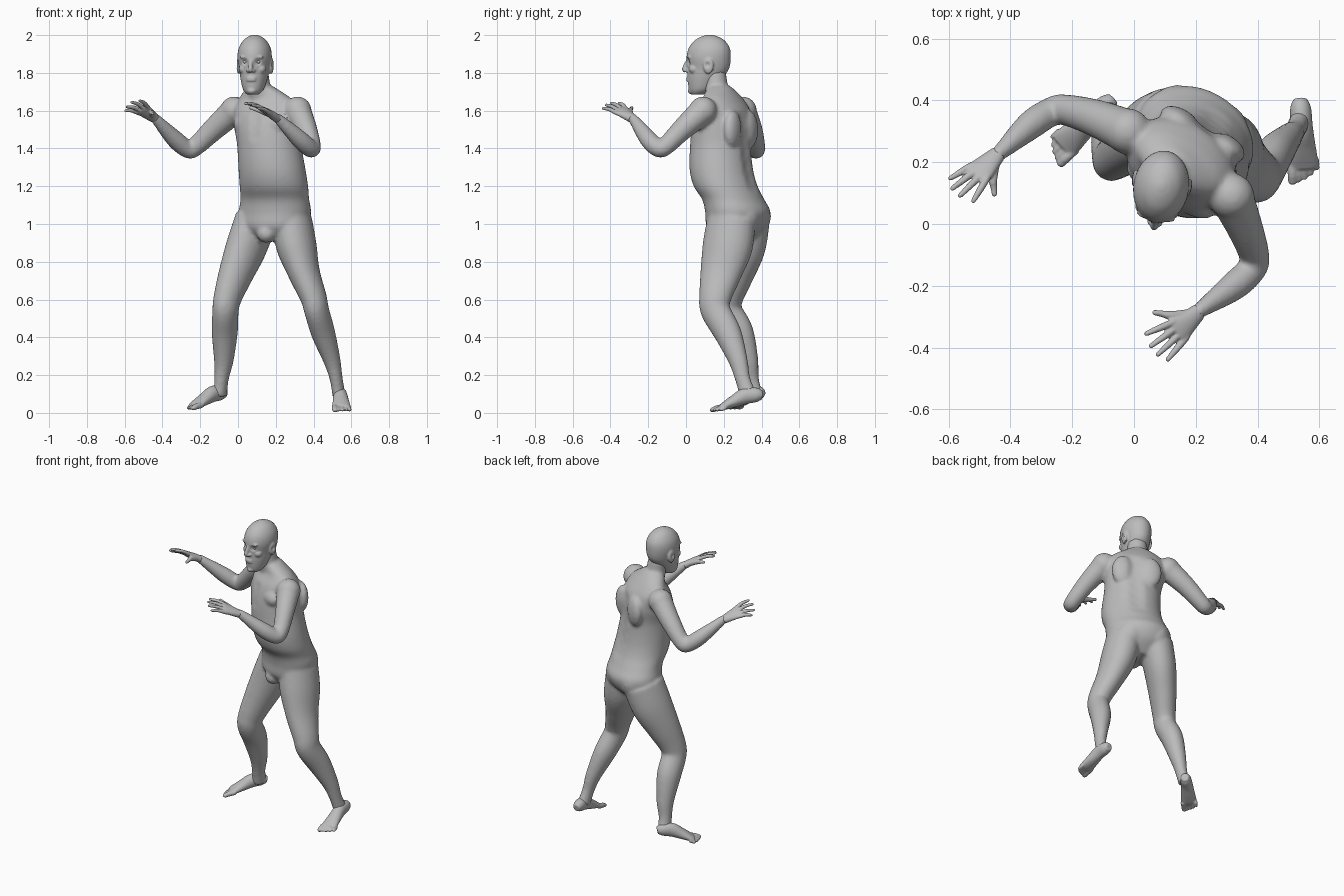
import bpy
import bmesh
from math import sin, cos, tau, radians, atan2
from mathutils import Vector, Matrix, Euler

cube = bpy.data.objects.get("Cube")
if cube:
    bpy.data.objects.remove(cube)

GREY = (0.5, 0.5, 0.5, 1)
skin = bpy.data.materials.new("plain grey")
skin.use_nodes = True
skin.diffuse_color = GREY
skin.node_tree.nodes["Principled BSDF"].inputs["Base Color"].default_value = GREY

UP = Vector((0, 0, 1))
WORLD = Matrix()


def frame(x, y, yaw):
    """Local frame: x is the model's left, y its back."""
    return Matrix.Translation((x, y, 0)) @ Matrix.Rotation(yaw, 4, "Z")


def spline(keys, steps=5):
    """Smooth curve through keys of position and two radii."""
    p = [Vector(k) for k in keys]
    p = [p[0]] + p + [p[-1]]
    out = []
    for a, b, c, d in zip(p, p[1:], p[2:], p[3:]):
        for i in range(steps):
            t = i / steps
            out.append(0.5 * (2 * b + (c - a) * t + (2 * a - 5 * b + 4 * c - d) * t * t
                              + (3 * b - a - 3 * c + d) * t ** 3))
    return out + [p[-1]]


def loft(bm, keys, side, axis=None, place=WORLD, n=24):
    """Closed tube of elliptical rings; side is the direction of the first radius."""
    path = spline(keys)
    centres = [Vector(k[:3]) for k in path]
    rings = []
    for i, k in enumerate(path):
        t = axis or (centres[min(i + 1, len(path) - 1)] - centres[max(i - 1, 0)]).normalized()
        u = (side - t * side.dot(t)).normalized()
        w = t.cross(u)
        a, b = max(k[3], 0.003), max(k[4], 0.003)
        rings.append([bm.verts.new(place @ (centres[i] + u * a * cos(tau * j / n) + w * b * sin(tau * j / n)))
                      for j in range(n)])
    for r, q in zip(rings, rings[1:]):
        for j in range(n):
            m = (j + 1) % n
            bm.faces.new((r[j], r[m], q[m], q[j]))
    bm.faces.new(rings[0][::-1])
    bm.faces.new(rings[-1])


def ball(bm, centre, radii, place=WORLD):
    m = place @ Matrix.LocRotScale(Vector(centre), Euler(), Vector(radii))
    bmesh.ops.create_uvsphere(bm, u_segments=24, v_segments=16, radius=1, matrix=m)


def fuse(bm, name, voxel, smooth, dents=()):
    """Blend overlapping pieces into one skin, then press in soft dents."""
    me = bpy.data.meshes.new(name)
    bm.to_mesh(me)
    bm.free()
    obj = bpy.data.objects.new(name, me)
    bpy.context.collection.objects.link(obj)
    me.materials.append(skin)
    bpy.ops.object.select_all(action="DESELECT")
    obj.select_set(True)
    bpy.context.view_layer.objects.active = obj
    if voxel:
        mod = obj.modifiers.new("blend", "REMESH")
        mod.mode = "VOXEL"
        mod.voxel_size = voxel
        soft = obj.modifiers.new("soften", "SMOOTH")
        soft.factor = 0.5
        soft.iterations = smooth
        for m in ("blend", "soften"):
            bpy.ops.object.modifier_apply(modifier=m)
    for centre, radius, push in dents:
        for v in obj.data.vertices:
            d = (v.co - centre).length / radius
            if d < 1:
                v.co += push * (1 - d * d) ** 2
    bpy.ops.object.shade_smooth_by_angle(angle=radians(40))
    return obj


# Torso, turned toward the model's right
TRUNK = frame(0.17, 0.2, radians(-30))
turn = TRUNK.to_3x3()
left, back = turn @ Vector((1, 0, 0)), turn @ Vector((0, 1, 0))
bm = bmesh.new()
loft(bm, [(.18, .255, .91, .09, .08), (.185, .265, .98, .18, .145), (.195, .275, 1.06, .2, .163),
          (.195, .25, 1.13, .19, .155), (.19, .21, 1.2, .187, .163), (.18, .187, 1.29, .182, .163),
          (.165, .182, 1.42, .175, .155), (.155, .19, 1.52, .185, .148), (.15, .195, 1.6, .185, .128),
          (.145, .195, 1.66, .155, .09), (.13, .185, 1.7, .11, .072), (.12, .175, 1.73, .065, .06)],
     left, UP, n=40)
loft(bm, [(.13, .19, 1.62, .08, .07), (.115, .165, 1.7, .063, .063), (.1, .15, 1.8, .06, .062)], left)
for s in (-1, 1):
    ball(bm, (s * .08, -.095, 1.53), (.085, .05, .06), TRUNK)     # chest
    ball(bm, (s * .085, .105, 1.5), (.07, .04, .1), TRUNK)        # shoulder blades
for spot in ((.14, .355, 1.04), (.275, .3, 1.04)):                # seat
    ball(bm, spot, (.095, .095, .1))
ball(bm, (.15, .165, .95), (.05, .05, .05))                       # groin

# Arms
ARMS = [
    [(.315, .09, 1.6, .072, .072), (.362, -.02, 1.5, .058, .058), (.39, -.105, 1.415, .049, .049),
     (.382, -.145, 1.4, .047, .047), (.325, -.2, 1.45, .047, .047), (.22, -.275, 1.55, .029, .027),
     (.2, -.29, 1.562, .027, .024)],
    [(-.02, .3, 1.6, .072, .072), (-.13, .345, 1.5, .06, .06), (-.225, .37, 1.41, .05, .05),
     (-.265, .365, 1.395, .047, .047), (-.335, .32, 1.45, .047, .047), (-.43, .235, 1.55, .029, .027),
     (-.45, .22, 1.565, .027, .024)]]
for arm in ARMS:
    loft(bm, arm, UP)
    ball(bm, arm[0][:3], (.075, .075, .075))

# Legs
loft(bm, [(.285, .24, 1.02, .105, .13), (.31, .22, .88, .105, .135), (.35, .185, .74, .083, .112),
          (.4, .155, .61, .069, .087), (.417, .157, .54, .064, .08), (.452, .222, .42, .062, .073),
          (.497, .275, .28, .045, .052), (.52, .3, .18, .034, .041), (.535, .33, .09, .034, .046)],
     Vector((.96, -.28, 0)))
loft(bm, [(.095, .32, 1.02, .105, .13), (.045, .3, .88, .1, .128), (-.01, .26, .74, .086, .106),
          (-.055, .222, .61, .071, .084), (-.066, .222, .54, .067, .079), (-.07, .282, .43, .067, .077),
          (-.075, .328, .28, .051, .056), (-.087, .345, .18, .037, .042), (-.095, .365, .09, .034, .046)],
     Vector((.85, -.5, 0)))

dents = [(TRUNK @ Vector((.01, .15, 1.2 + .07 * i)), .07, back * -.009) for i in range(6)]
dents += [(TRUNK @ Vector((0, -.15, 1.47 + .05 * i)), .05, back * .006) for i in range(3)]
dents.append((TRUNK @ Vector((0, -.155, 1.18)), .025, back * .012))
fuse(bm, "body", 0.01, 6, dents)

# Head, facing slightly to the model's right
HEAD = frame(.088, .12, radians(-10))
inward = HEAD.to_3x3() @ Vector((0, 1, 0))
bm = bmesh.new()
loft(bm, [(0, -.06, 1.685, .03, .032), (0, -.042, 1.71, .053, .063), (0, -.022, 1.765, .07, .09),
          (0, -.002, 1.82, .08, .11), (0, 0, 1.88, .09, .118), (0, .003, 1.93, .084, .11),
          (0, .005, 1.97, .062, .082), (0, .005, 1.992, .035, .045), (0, .005, 2.002, .008, .01)],
     Vector((1, 0, 0)), UP, HEAD, 32)
loft(bm, [(0, -.106, 1.875, .01, .01), (0, -.116, 1.85, .01, .014), (0, -.127, 1.822, .013, .016),
          (0, -.122, 1.806, .012, .014)], Vector((1, 0, 0)), None, HEAD)
for z in (1.761, 1.773):
    ball(bm, (0, -.107, z), (.027, .013, .007), HEAD)             # lips
ball(bm, (0, -.092, 1.705), (.025, .02, .018), HEAD)              # chin
for s in (-1, 1):
    ball(bm, (s * .014, -.116, 1.812), (.011, .014, .01), HEAD)   # nostrils
    ball(bm, (s * .034, -.094, 1.884), (.03, .016, .01), HEAD)    # brow
    ball(bm, (s * .045, -.07, 1.82), (.028, .028, .025), HEAD)    # cheeks
    ball(bm, (s * .088, .014, 1.838), (.011, .028, .044), HEAD)   # ears
dents = []
for s in (-1, 1):
    dents.append((HEAD @ Vector((s * .035, -.105, 1.858)), .026, inward * .013))
    dents.append((HEAD @ Vector((s * .1, .01, 1.842)), .022, HEAD.to_3x3() @ Vector((-s * .009, 0, 0))))
fuse(bm, "head", 0.005, 4, dents)
for s, name in ((1, "left_eye"), (-1, "right_eye")):
    bm = bmesh.new()
    ball(bm, (s * .034, -.085, 1.858), (.014, .014, .01), HEAD)
    fuse(bm, name, 0, 0)


# Hands
def hand(name, wrist, index, pinky, tips, thumb):
    wrist, index, pinky, thumb = map(Vector, (wrist, index, pinky, thumb))
    bm = bmesh.new()
    middle = (index + pinky) / 2
    half = (index - pinky).length / 2
    loft(bm, [(*wrist, .027, .023), (*wrist.lerp(middle, .5), half, .021),
              (*middle, half + .01, .015), (*wrist.lerp(middle, 1.12), half + .004, .01)], index - pinky)
    for i, tip in enumerate(tips):
        tip = Vector(tip)
        root = index.lerp(pinky, i / 3)
        loft(bm, [(*wrist.lerp(root, .8), .012, .012), (*root, .012, .012),
                  (*(root.lerp(tip, .5) + UP * .006), .011, .011), (*tip, .008, .008)], UP, n=12)
        ball(bm, tip, (.008, .008, .008))
    loft(bm, [(*wrist.lerp(index, .15), .016, .016), (*(wrist.lerp(index, .5).lerp(thumb, .4)), .015, .015),
              (*wrist.lerp(index, .5).lerp(thumb, .75), .011, .011), (*thumb, .009, .009)], UP, n=12)
    ball(bm, thumb, (.009, .009, .009))
    fuse(bm, name, 0.004, 3)


hand("left_hand", (.21, -.283, 1.557), (.118, -.322, 1.615), (.165, -.372, 1.59),
     [(.04, -.355, 1.638), (.055, -.395, 1.64), (.078, -.422, 1.63), (.11, -.438, 1.612)],
     (.068, -.287, 1.615))
hand("right_hand", (-.44, .227, 1.558), (-.48, .142, 1.622), (-.533, .185, 1.59),
     [(-.52, .075, 1.652), (-.563, .092, 1.645), (-.588, .115, 1.62), (-.594, .148, 1.6)],
     (-.452, .097, 1.585))


# Feet, heels slightly raised
def foot(name, heel, toe, inner, lift):
    yaw = atan2(toe[0] - heel[0], heel[1] - toe[1])
    place = Matrix.Translation((0, 0, lift)) @ frame(*heel, yaw)
    across = Vector((1, 0, 0))
    bm = bmesh.new()
    loft(bm, [(0, 0, .09, .022, .022), (0, -.03, .095, .034, .038), (0, -.09, .09, .037, .043),
              (0, -.15, .062, .043, .033), (0, -.2, .038, .049, .022), (0, -.225, .029, .045, .014)],
         across, None, place)
    for k in range(5):
        x = inner * (.036 - .0195 * k)
        r = .016 if k == 0 else .011
        end = -.262 + .004 * k * k * .6
        loft(bm, [(x, -.2, .032, r, r), (x, end + .02, .024, r, r), (x, end, .016, r, r * .8)],
             across, None, place, 12)
        ball(bm, (x, end, .016), (r, r, r * .8), place)
    fuse(bm, name, 0.005, 3)


foot("left_foot", (.538, .405), (.55, .135), -1, 0)
foot("right_foot", (-.068, .405), (-.25, .235), 1, .01)
